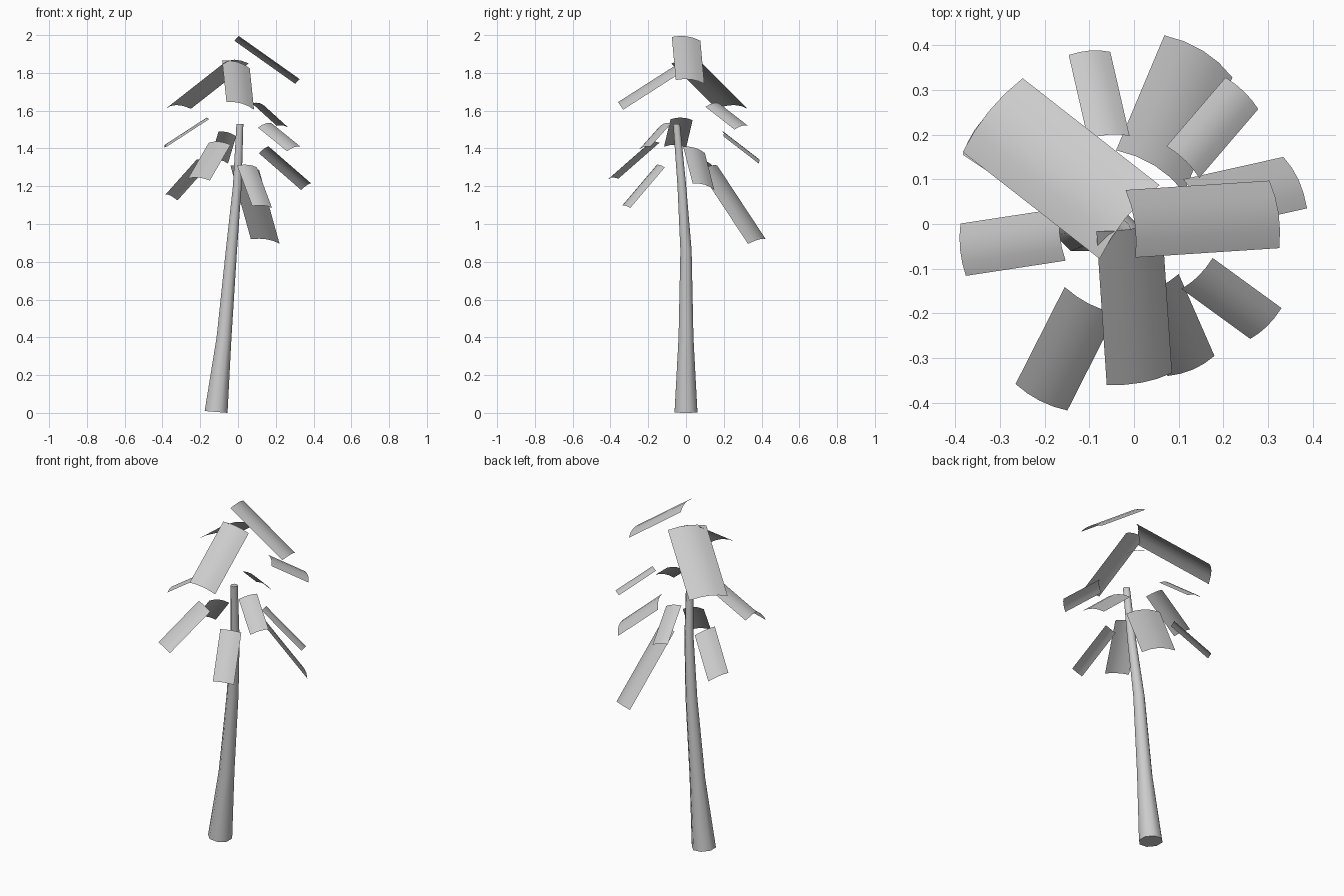
import bpy, bmesh, math
from mathutils import Vector

if "Cube" in bpy.data.objects:
    bpy.data.objects.remove(bpy.data.objects["Cube"])

SIDES = 8
ARCH = 0.11       # crosswise bulge of a frond, relative to its width
STRIPS = 4


def add_object(name, bm):
    bmesh.ops.recalc_face_normals(bm, faces=bm.faces)
    for f in bm.faces:
        f.smooth = True
    me = bpy.data.meshes.new(name)
    bm.to_mesh(me)
    bm.free()
    ob = bpy.data.objects.new(name, me)
    bpy.context.collection.objects.link(ob)
    bpy.context.view_layer.objects.active = ob
    ob.select_set(True)
    bpy.ops.object.shade_smooth_by_angle(angle=math.radians(50))
    ob.select_set(False)
    return ob


# Leaning, tapered trunk: centre x, y, z and radius of each ring
path = [(-0.116, 0, 0.005, 0.063), (-0.074, 0, 0.40, 0.041),
        (-0.035, 0, 0.86, 0.031), (-0.004, -0.022, 1.20, 0.024),
        (0.010, -0.05, 1.53, 0.019)]
bm = bmesh.new()
rings = []
for i, (x, y, z, r) in enumerate(path):
    tilt = -0.08 if i == 0 else 0
    ring = []
    for k in range(SIDES):
        a = 2 * math.pi * (k + 0.5) / SIDES
        dx, dy = r * 1.04 * math.cos(a), r * 1.04 * math.sin(a)
        ring.append(bm.verts.new((x + dx, y + dy, z + tilt * dx)))
    rings.append(ring)
for lo, hi in zip(rings, rings[1:]):
    for k in range(SIDES):
        n = (k + 1) % SIDES
        bm.faces.new((lo[k], lo[n], hi[n], hi[k]))
bm.faces.new(rings[0][::-1])
bm.faces.new(rings[-1])
add_object("trunk", bm)


# Frond: arched sheet from two root corners; the third corner is the tip beside the first
def frond(name, root_a, root_b, tip_a):
    a, b, t = Vector(root_a), Vector(root_b), Vector(tip_a)
    across, along = b - a, t - a
    up = across.cross(along).normalized()
    if up.z < 0:
        up = -up
    bm = bmesh.new()
    rows = []
    for i in range(STRIPS + 1):
        s = i / STRIPS
        p = a + across * s + up * (ARCH * across.length * 4 * s * (1 - s))
        rows.append((bm.verts.new(p), bm.verts.new(p + along)))
    for (p0, q0), (p1, q1) in zip(rows, rows[1:]):
        bm.faces.new((p0, p1, q1, q0))
    ob = add_object(name, bm)
    if ob.data.polygons[0].normal.z < 0:
        ob.data.flip_normals()


fronds = {
    # crown
    "crown_frond_left": ((-0.077, -0.078, 1.85), (0.057, 0.087, 1.85), (-0.383, 0.161, 1.61)),
    "crown_frond_right": ((0.003, -0.075, 1.99), (-0.019, 0.076, 1.97), (0.325, -0.054, 1.762)),
    "crown_frond_front": ((-0.084, -0.016, 1.865), (0.062, 0.011, 1.825), (-0.061, -0.36, 1.645)),
    # middle tier
    "middle_frond_back_right": ((0.146, 0.103, 1.62), (0.073, 0.174, 1.64), (0.278, 0.257, 1.50)),
    "middle_frond_back": ((-0.103, 0.19, 1.49), (-0.010, 0.197, 1.465), (-0.146, 0.378, 1.345)),
    "middle_frond_left": ((-0.153, -0.082, 1.555), (-0.165, 0.035, 1.55), (-0.376, -0.116, 1.41)),
    "middle_frond_front_right": ((0.176, -0.076, 1.535), (0.106, -0.145, 1.51), (0.33, -0.188, 1.41)),
    "middle_frond_front_left": ((-0.155, -0.141, 1.43), (-0.039, -0.20, 1.42), (-0.265, -0.358, 1.24)),
    # lower tier
    "lower_frond_right": ((0.163, -0.015, 1.41), (0.110, 0.100, 1.375), (0.387, 0.035, 1.215)),
    "lower_frond_back": ((-0.040, 0.165, 1.31), (0.112, 0.071, 1.285), (0.068, 0.422, 0.92)),
    "lower_frond_left": ((-0.218, 0.045, 1.342), (-0.155, 0.140, 1.31), (-0.383, 0.155, 1.157)),
    "lower_frond_front": ((0.100, -0.112, 1.30), (-0.005, -0.157, 1.31), (0.180, -0.295, 1.085)),
}
for name, corners in fronds.items():
    frond(name, *corners)
